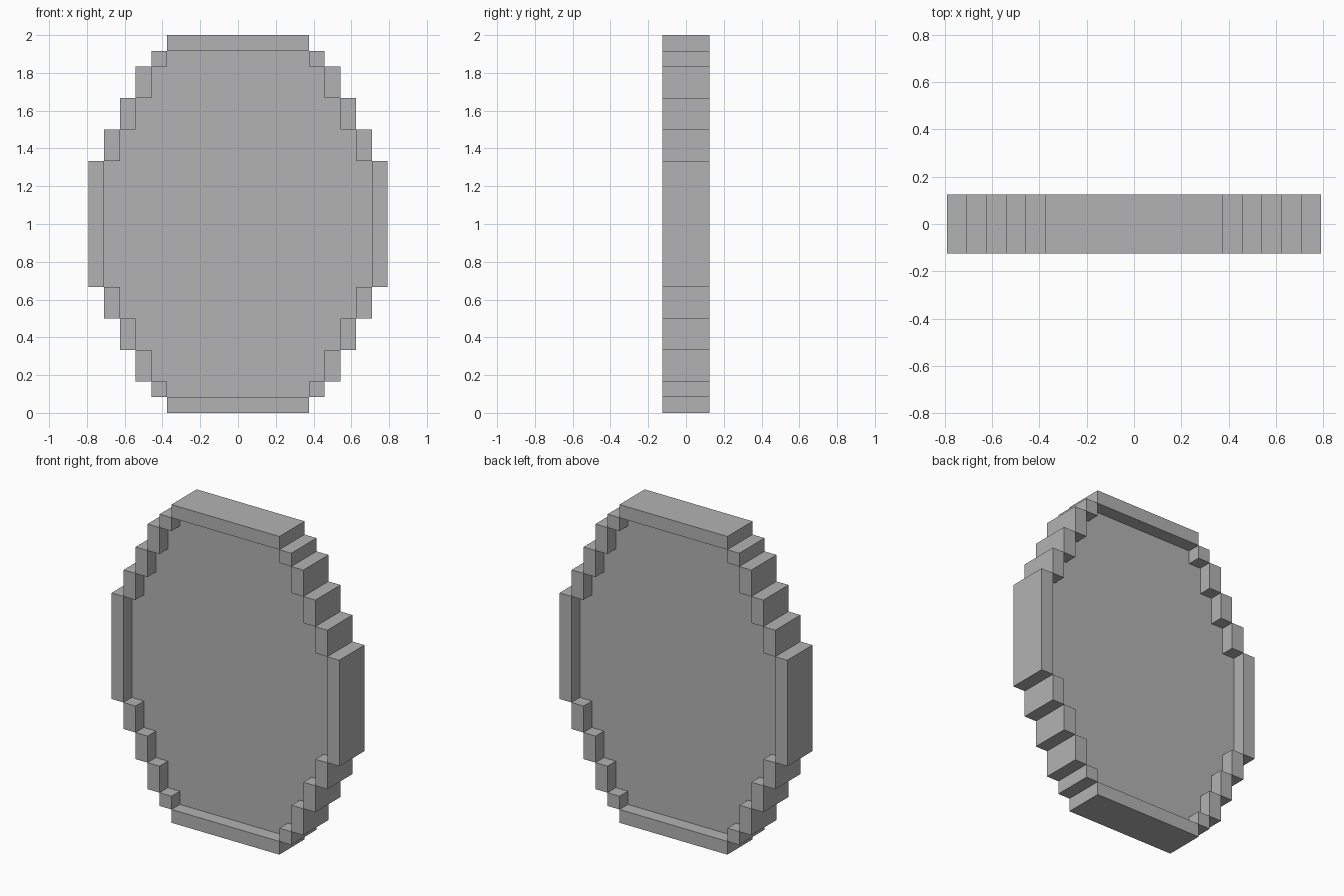
import bpy
import bmesh
from mathutils import Matrix, Vector

cube = bpy.data.objects.get("Cube")
if cube:
    bpy.data.objects.remove(cube, do_unlink=True)

U = 1 / 12          # one block of the stepped grid
MID = 12            # middle height in blocks
# Lower quarter, from the bottom up: (inner half width, bottom, top) in blocks
STEPS = [(4.5, 1, 2), (5.5, 2, 4), (6.5, 4, 6), (7.5, 6, 8), (8.5, 8, MID)]

grey = bpy.data.materials.new("stone grey")
grey.use_nodes = True
colour = (0.45, 0.45, 0.45, 1)
grey.diffuse_color = colour
grey.node_tree.nodes["Principled BSDF"].inputs["Base Color"].default_value = colour


def make_object(name, bm):
    mesh = bpy.data.meshes.new(name)
    bm.to_mesh(mesh)
    bm.free()
    mesh.materials.append(grey)
    obj = bpy.data.objects.new(name, mesh)
    bpy.context.collection.objects.link(obj)


def add_block(bm, x0, x1, z0, z1, depth):
    centre = Vector((x0 + x1, 0, z0 + z1)) * U / 2
    size = Vector((x1 - x0, depth, z1 - z0)) * U
    bmesh.ops.create_cube(bm, size=1, matrix=Matrix.LocRotScale(centre, None, size))


# Raised rim: flat bars at top and bottom, stepped blocks down both sides
rim = bmesh.new()
for z in (0, 2 * MID - 1):
    add_block(rim, -4.5, 4.5, z, z + 1, 3)
for side in (-1, 1):
    for w, low, high in STEPS:
        x0, x1 = sorted((side * w, side * (w + 1)))
        if high == MID:
            add_block(rim, x0, x1, low, 2 * MID - low, 3)
        else:
            add_block(rim, x0, x1, low, high, 3)
            add_block(rim, x0, x1, 2 * MID - high, 2 * MID - low, 3)
make_object("rim", rim)

# Thin recessed panel: one stepped outline, extruded
quarter = [(w, z) for w, low, high in STEPS for z in (low, high)][:-1]
right = quarter + [(x, 2 * MID - z) for x, z in reversed(quarter)]
outline = right + [(-x, z) for x, z in reversed(right)]
panel = bmesh.new()
face = panel.faces.new([panel.verts.new((x * U, -U / 2, z * U)) for x, z in outline])
extruded = bmesh.ops.extrude_face_region(panel, geom=[face])
moved = [v for v in extruded["geom"] if isinstance(v, bmesh.types.BMVert)]
bmesh.ops.translate(panel, verts=moved, vec=(0, U, 0))
bmesh.ops.recalc_face_normals(panel, faces=panel.faces)
make_object("panel", panel)
